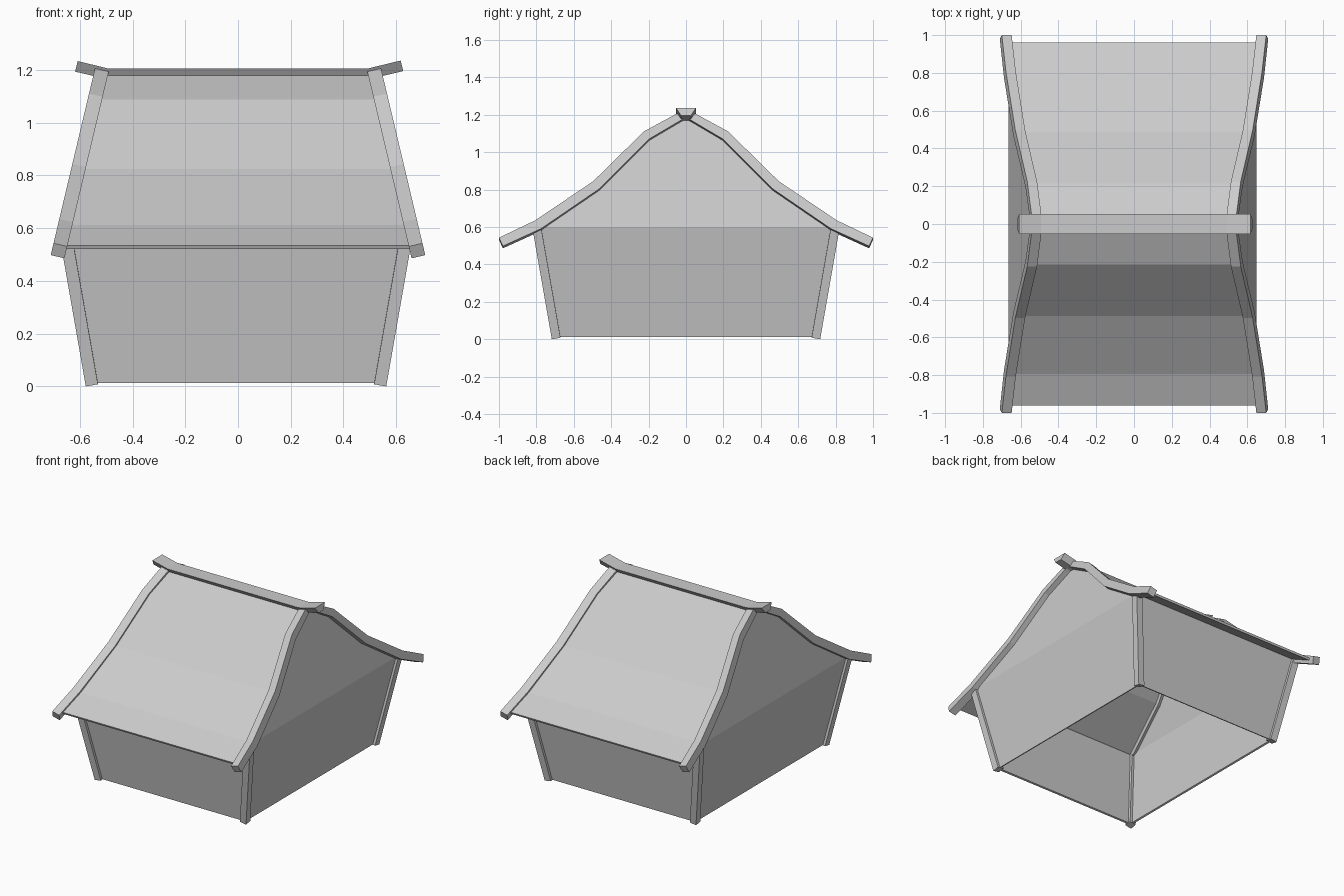
import bpy, bmesh

if "Cube" in bpy.data.objects:
    bpy.data.objects.remove(bpy.data.objects["Cube"])

grey = bpy.data.materials.new("plain_grey")
grey.diffuse_color = (0.6, 0.6, 0.6, 1)
grey.use_nodes = True
grey.node_tree.nodes["Principled BSDF"].inputs["Base Color"].default_value = grey.diffuse_color

LEAN = 0.237      # inward lean of gables and barge boards
SPLAY = 0.175     # outward splay of walls and posts
SHIFT = -0.0075   # walls sit slightly left of centre


def finish(name, bm, thickness=0):
    bmesh.ops.recalc_face_normals(bm, faces=bm.faces)
    mesh = bpy.data.meshes.new(name)
    bm.to_mesh(mesh)
    bm.free()
    mesh.materials.append(grey)
    ob = bpy.data.objects.new(name, mesh)
    bpy.context.collection.objects.link(ob)
    if thickness:
        mod = ob.modifiers.new("thickness", "SOLIDIFY")
        mod.thickness = thickness
        mod.offset = 0
        mod.use_even_offset = True
    return ob


def loft(name, sections):
    """Join matching cross-sections into a capped beam."""
    bm = bmesh.new()
    rings = [[bm.verts.new(p) for p in s] for s in sections]
    n = len(rings[0])
    for a, b in zip(rings, rings[1:]):
        for i in range(n):
            j = (i + 1) % n
            bm.faces.new((a[i], a[j], b[j], b[i]))
    bm.faces.new(rings[0])
    bm.faces.new(rings[-1])
    return finish(name, bm)


def mirrored(half):
    """Mirror a profile, ending at y = 0, across y = 0."""
    return half + [(-p[0],) + tuple(p[1:]) for p in reversed(half[:-1])]


# Splayed corner posts
def post_section(sx, sy, z):
    h = 0.023
    cx, cy = 0.5455 + SPLAY * z, 0.693 + SPLAY * z
    return [(sx * (cx + dx) + SHIFT, sy * (cy + dy), z - SPLAY * (dx + dy))
            for dx, dy in ((h, h), (-h, h), (-h, -h), (h, -h))]


for sx, side in ((-1, "left"), (1, "right")):
    for sy, end in ((-1, "front"), (1, "back")):
        loft(f"{end}_{side}_post", [post_section(sx, sy, z) for z in (0.008, 0.59)])

# Walls: splayed lower box plus inward-leaning gables
bm = bmesh.new()
Z0, Z1 = 0.014, 0.6


def ring(z):
    x, y = 0.5455 + SPLAY * z, 0.693 + SPLAY * z
    return [bm.verts.new((sx * x + SHIFT, sy * y, z))
            for sx, sy in ((-1, -1), (1, -1), (1, 1), (-1, 1))]


low, top = ring(Z0), ring(Z1)
for i in range(4):
    j = (i + 1) % 4
    bm.faces.new((low[i], low[j], top[j], top[i]))
gable = mirrored([(-0.481, 0.81), (-0.211, 1.077), (0, 1.18)])
for sx, a, b in ((-1, top[0], top[3]), (1, top[1], top[2])):
    mid = [bm.verts.new((sx * (0.6505 - LEAN * (z - Z1)) + SHIFT, y, z)) for y, z in gable]
    bm.faces.new([a] + mid + [b])
finish("walls", bm, 0.012)

# Curved roof sheet
bm = bmesh.new()
roof = mirrored([(-0.957, 0.528), (-0.79, 0.605), (-0.481, 0.818), (-0.211, 1.083), (0, 1.19)])
rows = [[bm.verts.new((sx * (0.671 - LEAN * (z - 0.536)), y, z)) for sx in (-1, 1)]
        for y, z in roof]
for a, b in zip(rows, rows[1:]):
    bm.faces.new((a[0], a[1], b[1], b[0]))
finish("roof_sheet", bm, 0.015)

# Barge boards along the roof ends: (top y, top z, bottom y, bottom z)
half = [(-1.0, 0.537, -0.979, 0.492), (-0.807, 0.629, -0.775, 0.585),
        (-0.497, 0.838, -0.465, 0.797), (-0.225, 1.105, -0.198, 1.064),
        (-0.05, 1.2, -0.03, 1.163), (0, 1.19, 0, 1.178)]
board = half + [(-a, b, -c, d) for a, b, c, d in reversed(half[:-1])]


def board_section(sx, yt, zt, yb, zb):
    pts = []
    for y, z, d in ((yt, zt, 1), (yt, zt, -1), (yb, zb, -1), (yb, zb, 1)):
        x = 0.674 - LEAN * (z - 0.536) + d * 0.026
        pts.append((sx * x, y, z + d * 0.006))
    return pts


for sx, side in ((-1, "left"), (1, "right")):
    loft(f"{side}_barge_board", [board_section(sx, *p) for p in board])

# Ridge beam with upturned ends: (top x, top z, bottom x, bottom z)
ridge = [(-0.608, 1.234, -0.618, 1.194), (-0.493, 1.206, -0.498, 1.166),
         (0.493, 1.206, 0.498, 1.166), (0.617, 1.236, 0.627, 1.196)]
loft("ridge_beam", [[(xt, -0.053, zt), (xt, 0.053, zt), (xb, 0.027, zb), (xb, -0.027, zb)]
                    for xt, zt, xb, zb in ridge])
